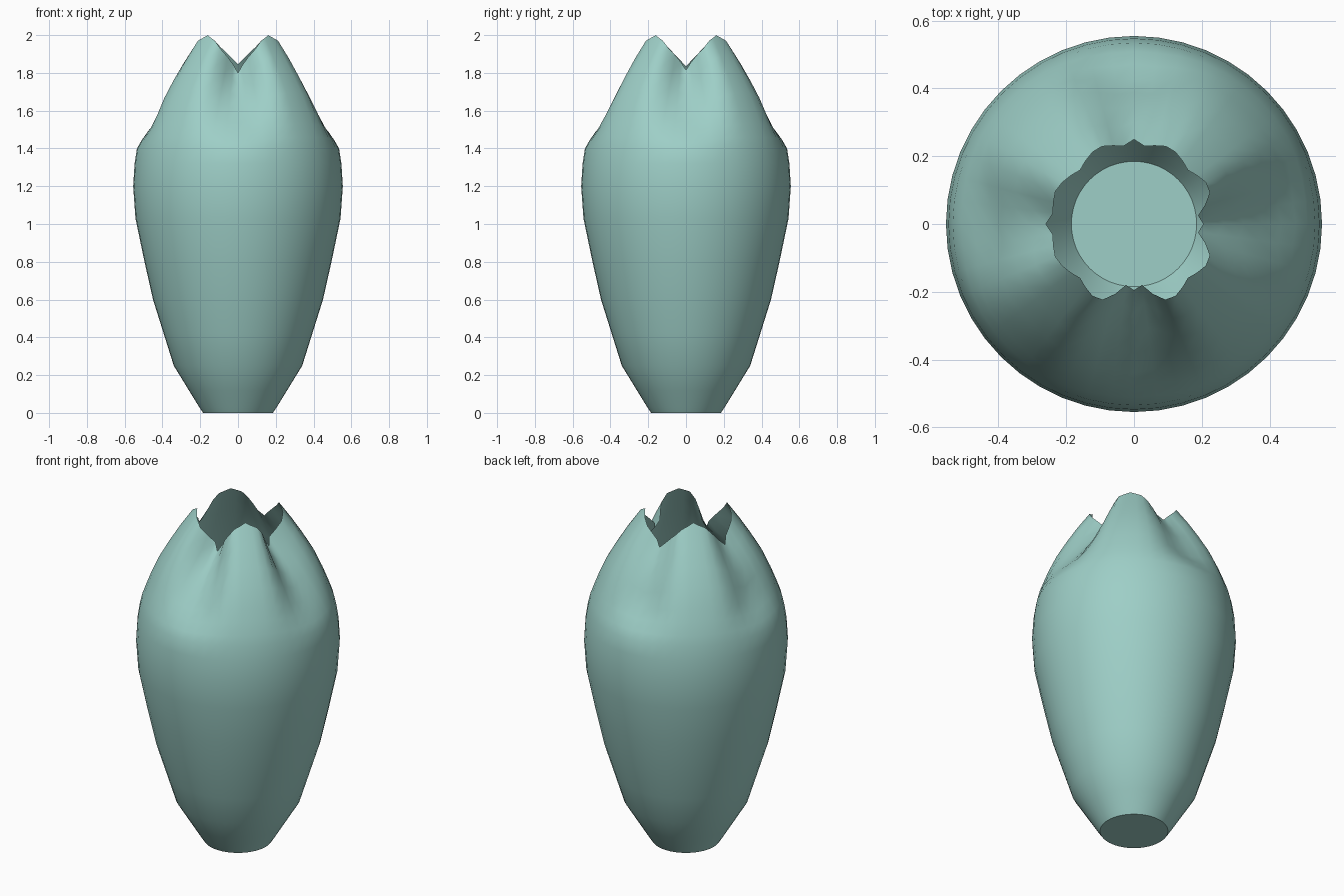
import bpy, bmesh, math

if "Cube" in bpy.data.objects:
    bpy.data.objects.remove(bpy.data.objects["Cube"])

# Material
teal = bpy.data.materials.new("pale_teal")
teal.diffuse_color = (0.34, 0.62, 0.57, 1)
teal.use_nodes = True
teal.node_tree.nodes["Principled BSDF"].inputs["Base Color"].default_value = teal.diffuse_color

# Outer profile along a petal's middle (z, radius)
PETAL = [(0.0, 0.185), (0.03, 0.205), (0.25, 0.34), (0.6, 0.45), (0.8, 0.495),
         (1.03, 0.543), (1.2, 0.555), (1.36, 0.545), (1.46, 0.52), (1.58, 0.475),
         (1.7, 0.42), (1.85, 0.33), (1.97, 0.245), (2.0, 0.225)]
# Profile in the folds between petals; the rim radius varies per fold
# direction (degrees): (rim height, rim radius)
FOLDS = {0: (1.815, 0.205), 90: (1.845, 0.25), 180: (1.835, 0.26), 270: (1.80, 0.195)}


def interp(table, x):
    for (x0, y0), (x1, y1) in zip(table, table[1:]):
        if x <= x1:
            return y0 + (y1 - y0) * (x - x0) / (x1 - x0)
    return table[-1][1]


def point(angle, level):
    """Point on the petal cup; levels above 1.4 stretch up to the wavy rim."""
    fold = round(angle / 90) * 90 % 360
    d = abs((angle + 45) % 90 - 45)
    low, rim_r = FOLDS[fold]
    rim = interp([(0, low), (30, 1.97), (45, 2.0)], d)
    z = level if level <= 1.4 else 1.4 + (level - 1.4) * (rim - 1.4) / 0.6
    r = interp(PETAL, z)
    if z > 1.4:
        weight = interp([(0, 1), (7, 0.95), (27, 0), (45, 0)], d)
        groove = interp([(1.4, 0.535), (1.47, 0.495), (1.55, 0.425),
                         (1.7, 0.10 + rim_r), (low, rim_r), (2.0, rim_r - 0.12)], z)
        r += (groove - r) * weight
    a = math.radians(angle)
    return r * math.cos(a), r * math.sin(a), z


# Petal cup: rings of points joined by quads, open at the top
N = 48
levels = [0.0, 0.03, 0.12, 0.25, 0.42, 0.6, 0.8, 1.03, 1.2, 1.32, 1.4,
          1.46, 1.53, 1.6, 1.7, 1.8, 1.9, 2.0]
bm = bmesh.new()
rings = [[bm.verts.new(point(i * 360 / N, lv)) for i in range(N)] for lv in levels]
for a, b in zip(rings, rings[1:]):
    for i in range(N):
        j = (i + 1) % N
        bm.faces.new((a[i], a[j], b[j], b[i]))
bm.faces.new(rings[0][::-1])  # flat base

mesh = bpy.data.meshes.new("petal_cup")
bm.to_mesh(mesh)
bm.free()
mesh.materials.append(teal)
cup = bpy.data.objects.new("petal_cup", mesh)
bpy.context.collection.objects.link(cup)
bpy.context.view_layer.objects.active = cup
cup.select_set(True)
bpy.ops.object.shade_smooth_by_angle(angle=math.radians(45))
